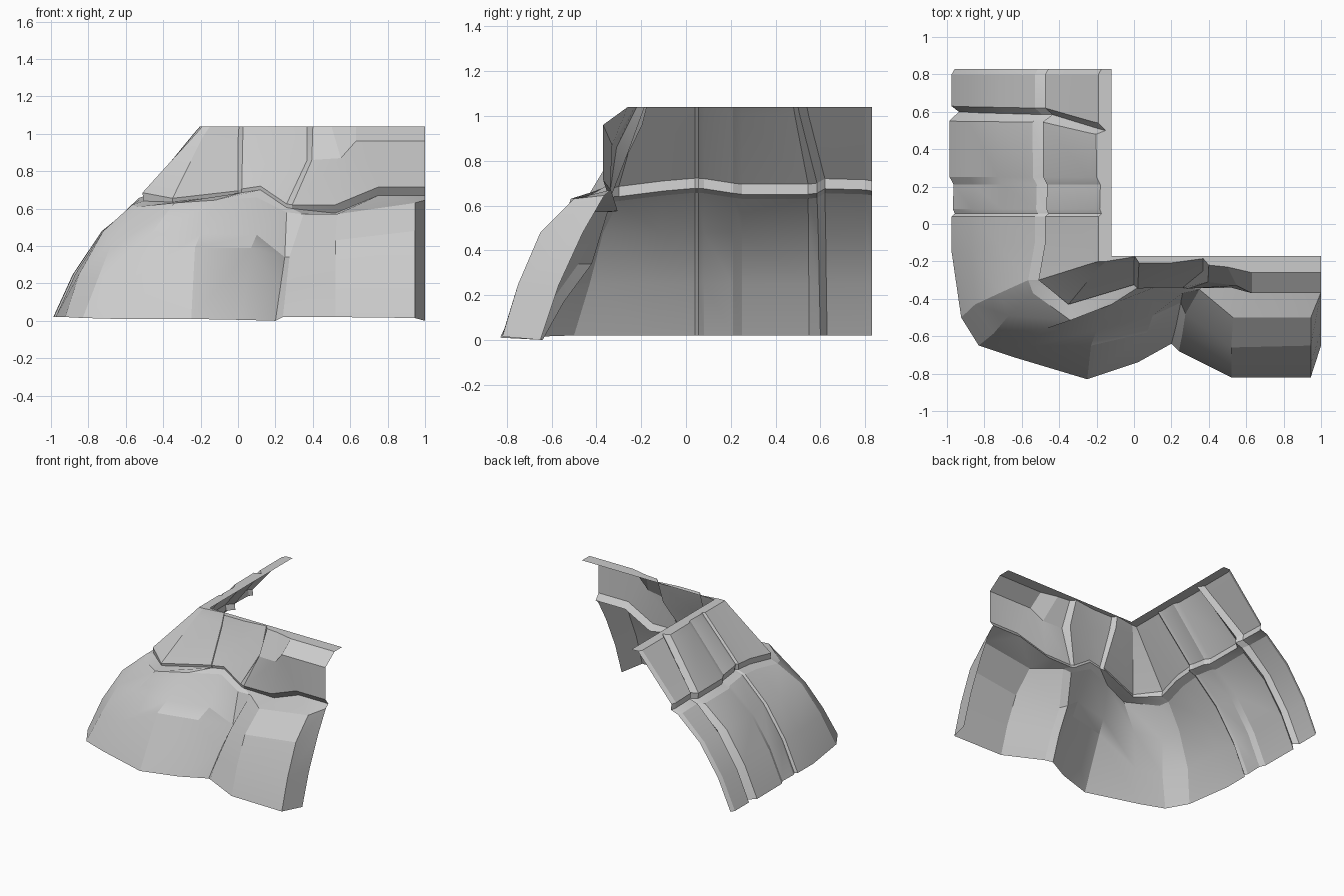
import bpy, bmesh
from mathutils import Vector as V


def skin(name, rows):
    # surface stretched over stacked contour lines
    bm = bmesh.new()
    grid = [[bm.verts.new(p) for p in row] for row in rows]
    for a, b in zip(grid, grid[1:]):
        for i in range(len(a) - 1):
            bm.faces.new((a[i], a[i + 1], b[i + 1], b[i]))
    bmesh.ops.remove_doubles(bm, verts=bm.verts, dist=0.0008)
    me = bpy.data.meshes.new(name)
    bm.to_mesh(me)
    bm.free()
    ob = bpy.data.objects.new(name, me)
    bpy.context.collection.objects.link(ob)
    bpy.ops.object.select_all(action='DESELECT')
    ob.select_set(True)
    bpy.context.view_layer.objects.active = ob
    bpy.ops.object.shade_smooth_by_angle(angle=0.36)


# Side arm: slope profile (x, z, blend) swept along y
profile = [(-.975, .02, 0), (-.87, .25, .35), (-.715, .48, .65), (-.53, .645, 1),
           (-.47, .665, 1), (-.475, .71, 1), (-.225, 1.0, 1.9), (-.19, 1.04, 2), (-.12, 1.04, 2)]
# Stations: y at base, ledge, top; outward push; ledge height shift
stations = [(.83, .83, .83, -.02, .0), (.80, .80, .80, 0, .005), (.63, .62, .54, 0, .01),
            (.60, .585, .50, -.045, -.01), (.55, .545, .48, .015, -.015), (.25, .25, .25, .012, -.015),
            (.21, .21, .21, -.012, -.01), (.08, .08, .08, -.008, .01), (.055, .055, .055, -.02, .012),
            (.04, .04, .04, 0, .012), (-.15, -.1, -.08, 0, 0), (-.5, -.3, -.2, -.06, -.025)]


def side_point(st, pr):
    yb, yl, yt, push, dz = st
    x, z, k = pr
    y = yb + (yl - yb) * k if k <= 1 else yl + (yt - yl) * (k - 1)
    corner = yt == -.2
    if x > -.15:
        return V((x, -.17 if corner else y, z))
    if corner:
        push *= 1 - 1.7 * k if k <= 1 else 0     # the corner flares out at the ledge
    return V((x - push * .85, y, z + (dz if k == 1 else 0)))


side = [[side_point(s, p) for s in stations] for p in profile]


def front_row(i, pts):
    return [side[i][-1]] + [V(p) for p in pts]


# Corner and front arm, lower boulders
base = front_row(0, [(-.83, -.65, .015), (-.65, -.71, .01), (-.25, -.83, .01), (.02, -.74, .005), (.2, -.64, 0),
                     (.24, -.68, .02), (.52, -.82, .02), (.945, -.82, .015), (1, -.65, .0)])
mid = front_row(2, [(-.67, -.49, .43), (-.47, -.56, .46), (-.2, -.57, .465), (.1, -.49, .46), (.25, -.42, .34),
                    (.275, -.48, .34), (.52, -.66, .43), (.945, -.65, .48), (1, -.46, .48)])
low = front_row(1, [(a + b) / 2 + V((0, -.015, 0)) for a, b in zip(base[1:], mid[1:])])
low[3:5] = [V((-.23, -.65, .39)), V((.07, -.58, .39))]
lip = front_row(3, [(-.54, -.37, .61), (-.34, -.515, .63), (-.12, -.43, .645), (.1, -.35, .66), (.26, -.37, .58),
                    (.35, -.35, .57), (.53, -.5, .57), (.945, -.5, .63), (1, -.365, .645)])
# Upper blocks
foot_pts = [(-.35, -.43, .655), (0, -.325, .695), (.02, -.345, .705), (.12, -.34, .72), (.26, -.34, .625),
            (.29, -.345, .62), (.52, -.34, .62), (.75, -.37, .715), (1, -.37, .715)]
foot = front_row(5, foot_pts)
crack = front_row(4, [(x, y + (.035 if x > .5 else .005), z - (.045 if x > .5 else .02)) for x, y, z in foot_pts])
bevel = front_row(6, [(-.19, -.235, .98), (0, -.195, .96), (.025, -.235, .95), (.2, -.25, .9), (.37, -.25, .86),
                      (.395, -.31, .86), (.55, -.33, .87), (.63, -.37, .96), (1, -.37, .96)])
top_xy = [(-.15, -.2), (.005, -.175), (.027, -.208), (.2, -.208), (.37, -.185), (.4, -.22), (.5, -.23),
          (.63, -.26), (1, -.26)]
top = front_row(7, [(x, y, 1.04) for x, y in top_xy])
inner = front_row(8, [(max(x, -.11), -.17, 1.04) for x, y in top_xy])
front = [base, low, mid, lip, crack, foot, bevel, top, inner]

for arm, rows in (("side", side), ("front", front)):
    skin(arm + "_lower_rocks", rows[:4])
    skin(arm + "_ledge_crack", rows[3:6])
    skin(arm + "_upper_rocks", rows[5:])
